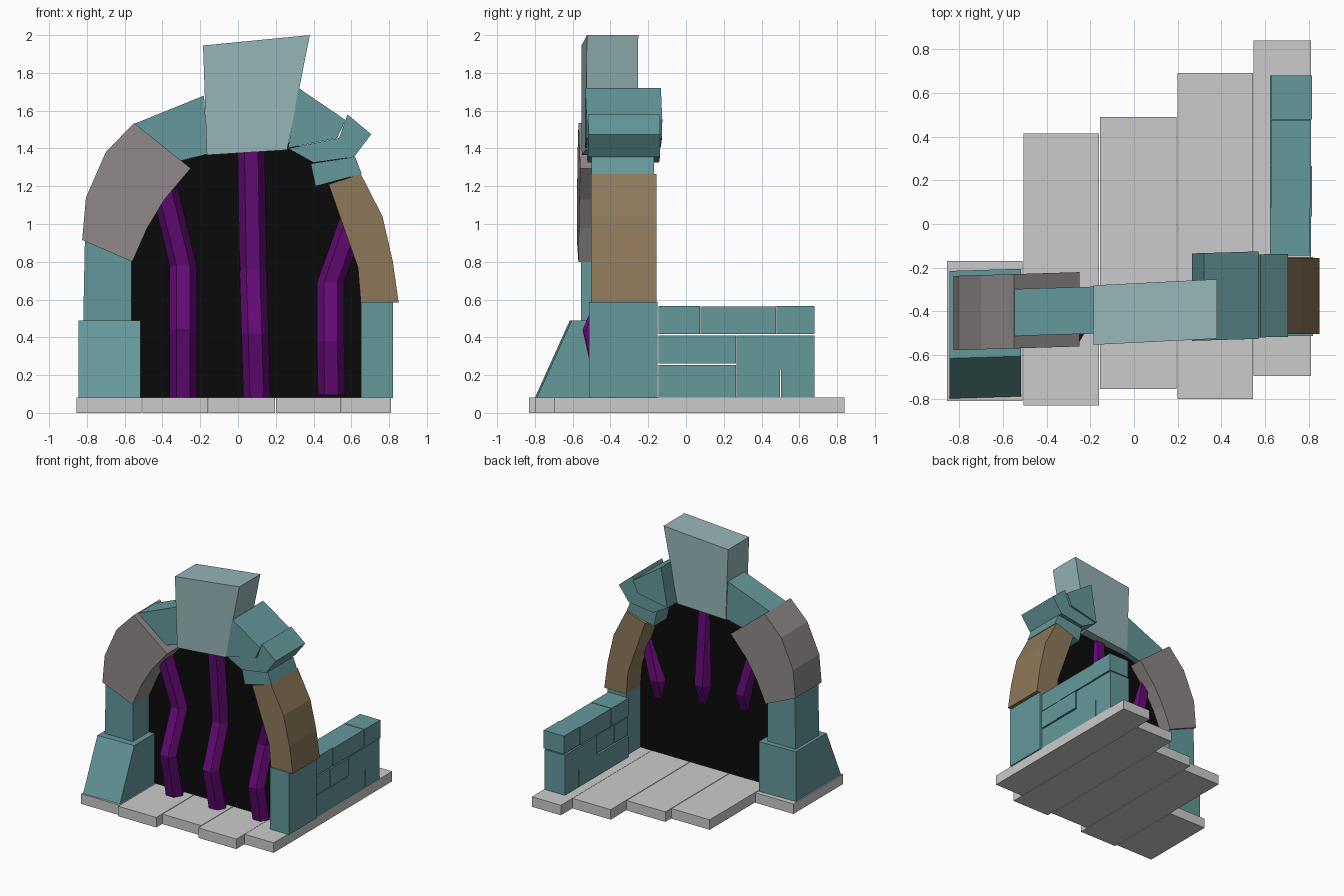
import bpy, bmesh, math


def material(name, rgb):
    m = bpy.data.materials.new(name)
    m.diffuse_color = (*rgb, 1)
    return m


TEAL = material("teal_stone", (0.13, 0.32, 0.33))
PALE = material("pale_stone", (0.31, 0.47, 0.48))
WARM = material("warm_grey_stone", (0.28, 0.25, 0.25))
BROWN = material("brown_stone", (0.27, 0.19, 0.10))
PURPLE = material("purple_glow", (0.126, 0.003, 0.177))
BLACK = material("black_void", (0.003, 0.003, 0.003))
GREY = material("grey_slab", (0.54, 0.54, 0.54))


def finish(name, bm, mat):
    bmesh.ops.recalc_face_normals(bm, faces=bm.faces)
    me = bpy.data.meshes.new(name)
    bm.to_mesh(me)
    bm.free()
    me.materials.append(mat)
    ob = bpy.data.objects.new(name, me)
    bpy.context.collection.objects.link(ob)
    return ob


def prism(name, profile, a, b, mat, axis="y", skew=0.0):
    """Extrude a profile (xz for axis y, yz for axis x) from a to b; skew turns y with x."""
    bm = bmesh.new()
    rings = []
    for d in (a, b):
        pts = [(p, d, q) if axis == "y" else (d, p, q) for p, q in profile]
        cx = sum(p[0] for p in pts) / len(pts) if axis == "y" else (a + b) / 2
        rings.append([bm.verts.new((x, y + skew * (x - cx), z)) for x, y, z in pts])
    n = len(profile)
    bm.faces.new(rings[0])
    bm.faces.new(rings[1][::-1])
    for i in range(n):
        j = (i + 1) % n
        bm.faces.new((rings[0][i], rings[1][i], rings[1][j], rings[0][j]))
    return finish(name, bm, mat)


def rect(p0, p1, q0, q1):
    return [(p0, q0), (p1, q0), (p1, q1), (p0, q1)]


def tendril(name, path, r=0.072):
    """Hexagonal strand with horizontal cross-sections along a bent path."""
    bm = bmesh.new()
    rings = []
    for x, y, z in path:
        rings.append([bm.verts.new((x + r * math.cos(k * math.pi / 3),
                                    y + r * math.sin(k * math.pi / 3), z)) for k in range(6)])
    for lo, hi in zip(rings, rings[1:]):
        for k in range(6):
            m = (k + 1) % 6
            bm.faces.new((lo[k], lo[m], hi[m], hi[k]))
    bm.faces.new(rings[0][::-1])
    bm.faces.new(rings[-1])
    return finish(name, bm, PURPLE)


# Floor slabs
for i, (x0, x1, y0, y1) in enumerate([
        (-0.855, -0.51, -0.81, -0.17), (-0.505, -0.16, -0.83, 0.415),
        (-0.155, 0.195, -0.755, 0.49), (0.20, 0.545, -0.80, 0.69),
        (0.547, 0.81, -0.695, 0.84)]):
    prism(f"floor_slab_{i + 1}", rect(x0, x1, 0, 0.082), y0, y1, GREY)

# Left buttress and pillar
prism("left_buttress", [(-0.795, 0.08), (-0.61, 0.49), (-0.21, 0.49), (-0.21, 0.08)],
      -0.845, -0.517, TEAL, axis="x", skew=0.03)
prism("left_pillar", [(-0.82, 0.45), (-0.565, 0.45), (-0.565, 0.85), (-0.60, 0.95), (-0.81, 0.95)],
      -0.555, -0.25, TEAL)

# Left arch stones
prism("left_arch_block", [(-0.825, 0.915), (-0.805, 1.14), (-0.70, 1.38), (-0.55, 1.535),
                          (-0.25, 1.295), (-0.39, 1.13), (-0.48, 0.98), (-0.56, 0.80)],
      -0.57, -0.23, WARM, skew=0.03)
prism("left_upper_arch_stone", [(-0.55, 1.53), (-0.18, 1.68), (-0.16, 1.37), (-0.30, 1.335)],
      -0.505, -0.29, TEAL, skew=0.03)

# Keystone
prism("keystone", [(-0.185, 1.945), (0.38, 2.0), (0.26, 1.392), (-0.165, 1.365)],
      -0.54, -0.268, PALE, skew=0.05)

# Right arch stones
prism("right_upper_arch_stone", [(0.32, 1.72), (0.57, 1.55), (0.525, 1.455), (0.265, 1.402)],
      -0.53, -0.13, TEAL, skew=0.03)
prism("right_middle_arch_stone", [(0.58, 1.58), (0.705, 1.475), (0.615, 1.355), (0.40, 1.325),
                                  (0.265, 1.40), (0.535, 1.455)],
      -0.52, -0.14, TEAL, skew=0.02)
prism("right_lower_arch_stone", [(0.385, 1.32), (0.62, 1.355), (0.655, 1.265), (0.41, 1.20)],
      -0.50, -0.17, TEAL)
prism("right_arch_block", [(0.48, 1.21), (0.65, 1.265), (0.765, 1.04), (0.82, 0.80), (0.85, 0.585),
                           (0.65, 0.585), (0.635, 0.77), (0.55, 1.01)],
      -0.503, -0.155, BROWN)
prism("right_pillar", rect(0.65, 0.82, 0.08, 0.588), -0.513, -0.152, TEAL)

# Side wall bricks, outlines in the yz plane
bricks = [rect(-0.145, 0.266, 0.08, 0.254), rect(-0.145, 0.034, 0.262, 0.41),
          rect(0.035, 0.266, 0.262, 0.41),
          rect(-0.145, 0.075, 0.417, 0.565), rect(0.076, 0.477, 0.417, 0.562),
          rect(0.478, 0.68, 0.417, 0.565),
          [(0.267, 0.08), (0.497, 0.08), (0.497, 0.23), (0.503, 0.23), (0.503, 0.08),
           (0.68, 0.08), (0.68, 0.41), (0.267, 0.41)]]
for i, outline in enumerate(bricks):
    shift = 0.004 * (i % 3 - 1)
    prism(f"wall_brick_{i + 1}", outline, 0.626 + shift, 0.81 + shift, TEAL, axis="x")

# Dark void filling the arch
prism("portal_void", [(-0.60, 0.08), (-0.62, 0.85), (-0.50, 1.15), (-0.35, 1.33), (-0.20, 1.42),
                      (0.0, 1.44), (0.28, 1.43), (0.45, 1.36), (0.59, 1.35), (0.60, 1.15),
                      (0.68, 0.80), (0.70, 0.08)],
      -0.343, -0.337, BLACK)

# Wavy tendrils crossing the void
tendril("left_tendril", [(-0.29, -0.405, 0.08), (-0.29, -0.485, 0.44),
                         (-0.29, -0.34, 0.78), (-0.39, -0.385, 1.19)])
tendril("middle_tendril", [(0.10, -0.405, 0.08), (0.09, -0.475, 0.42),
                           (0.08, -0.335, 0.76), (0.07, -0.38, 1.39)])
tendril("right_tendril", [(0.495, -0.405, 0.095), (0.49, -0.455, 0.38),
                          (0.49, -0.34, 0.69), (0.61, -0.385, 1.03)])
